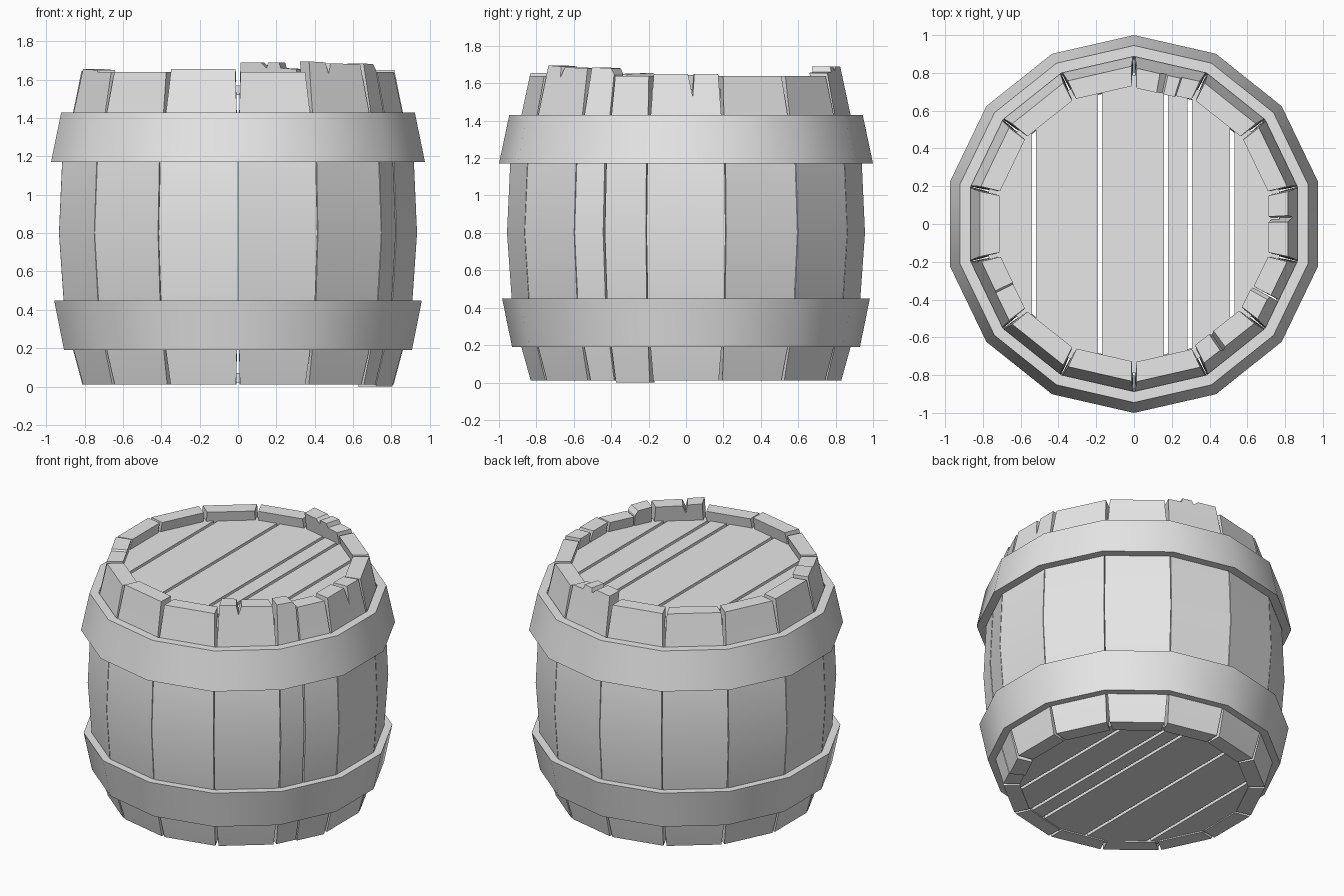
import bpy, bmesh, math
from mathutils import Vector

SIDES = 14
STEP = 2 * math.pi / SIDES
THICK = 0.105

old = bpy.data.objects.get("Cube")
if old:
    bpy.data.objects.remove(old, do_unlink=True)

grey = bpy.data.materials.new("plain_grey")
grey.use_nodes = True
grey.diffuse_color = (0.8, 0.8, 0.8, 1)
grey.node_tree.nodes["Principled BSDF"].inputs["Base Color"].default_value = (0.8, 0.8, 0.8, 1)


def finish(bm, name, smooth):
    bmesh.ops.recalc_face_normals(bm, faces=bm.faces)
    mesh = bpy.data.meshes.new(name)
    bm.to_mesh(mesh)
    bm.free()
    mesh.materials.append(grey)
    obj = bpy.data.objects.new(name, mesh)
    bpy.context.collection.objects.link(obj)
    if smooth:
        bpy.ops.object.select_all(action='DESELECT')
        obj.select_set(True)
        bpy.context.view_layer.objects.active = obj
        bpy.ops.object.shade_smooth_by_angle(angle=math.radians(30))


# Bulging outline of the barrel: height, corner radius, half gap angle
PROFILE = [(0.01, 0.83, 0.012), (0.19, 0.88, 0.007), (0.45, 0.932, 0.003),
           (0.8, 0.957, 0.002), (1.17, 0.94, 0.003), (1.43, 0.88, 0.008),
           (1.64, 0.835, 0.016)]


def outline(z):
    i = 0
    while i < len(PROFILE) - 2 and z > PROFILE[i + 1][0]:
        i += 1
    (z0, r0, g0), (z1, r1, g1) = PROFILE[i], PROFILE[i + 1]
    f = (z - z0) / (z1 - z0)
    return r0 + (r1 - r0) * f, g0 + (g1 - g0) * f


def stave_point(k, t, z, depth):
    r, gap = outline(z)
    a = -math.pi / 2 + k * STEP
    p, q = [Vector((math.cos(b), math.sin(b), 0)) * (r - depth)
            for b in (a + gap, a + STEP - gap)]
    return p.lerp(q, t) + Vector((0, 0, z))


def stave(k, tops, name, bottom=0.01):
    """Curved board; tops lists (position across, top height)."""
    bm = bmesh.new()
    rows = [bottom] + [p[0] for p in PROFILE[1:-1]]
    grid = [[[bm.verts.new(stave_point(k, t, z, d)) for z in rows + [h]]
             for d in (0, THICK)] for t, h in tops]
    n = len(rows)
    for c, (a, b) in enumerate(zip(grid, grid[1:])):
        for side in (0, 1):
            for i in range(n):
                bm.faces.new((a[side][i], b[side][i], b[side][i + 1], a[side][i + 1]))
        for i in (0, n):
            bm.faces.new((a[0][i], b[0][i], b[1][i], a[1][i]))
    for col in (grid[0], grid[-1]):
        for i in range(n):
            bm.faces.new((col[0][i], col[1][i], col[1][i + 1], col[0][i + 1]))
    finish(bm, name, True)


# Worn staves with chipped or cracked tops
worn = {
    1: [(0, 1.695), (0.32, 1.69), (0.36, 1.63), (0.42, 1.685), (1, 1.68)],
    3: [(0, 1.65), (0.53, 1.65), (0.6, 1.53), (0.63, 1.65), (1, 1.65)],
    6: [(0, 1.655), (0.28, 1.66), (0.3, 1.69), (0.5, 1.69), (0.53, 1.66),
        (0.6, 1.68), (0.63, 1.69), (1, 1.69)],
    10: [(0, 1.645), (1, 1.645)],
    11: [(0, 1.655), (0.5, 1.65), (0.53, 1.64), (1, 1.64)],
    13: [(0, 1.655), (1, 1.655)],
}
for k in range(SIDES):
    if k != 2:
        stave(k, worn.get(k, [(0, 1.64), (1, 1.64)]), f"stave_{k + 1}")

# One stave is split lengthwise into two boards
stave(2, [(0, 1.685), (0.34, 1.68), (0.4, 1.65)], "split_stave_narrow")
stave(2, [(0.425, 1.64), (1, 1.64)], "split_stave_wide", 0.0)


def hoop(name, z0, r0, z1, r1, wall=0.058):
    bm = bmesh.new()
    section = [(r0, z0), (r1, z1), (r1 - wall, z1), (r0 - wall, z0)]
    rings = [[bm.verts.new((r * math.sin(i * STEP), r * math.cos(i * STEP), z))
              for r, z in section] for i in range(SIDES)]
    for i, a in enumerate(rings):
        b = rings[(i + 1) % SIDES]
        for j in range(4):
            bm.faces.new((a[j], b[j], b[(j + 1) % 4], a[(j + 1) % 4]))
    finish(bm, name, True)


hoop("upper_hoop", 1.17, 1.0, 1.43, 0.945)
hoop("lower_hoop", 0.19, 0.93, 0.45, 0.983)


# Planked lid and base: a disc cut into boards with narrow gaps
def plank_disc(name, z, radius, height):
    cuts = [-1, -0.53, -0.18, 0.17, 0.295, 0.52, 1]
    for n, (x0, x1) in enumerate(zip(cuts, cuts[1:])):
        bm = bmesh.new()
        bm.faces.new([bm.verts.new((radius * math.sin(i * STEP),
                                    radius * math.cos(i * STEP), z)) for i in range(SIDES)])
        for x, sign in ((x0 + 0.011, -1), (x1 - 0.011, 1)):
            bmesh.ops.bisect_plane(bm, geom=bm.verts[:] + bm.edges[:] + bm.faces[:],
                                   plane_co=(x, 0, 0), plane_no=(sign, 0, 0),
                                   clear_outer=True)
        new = bmesh.ops.extrude_face_region(bm, geom=bm.faces[:])["geom"]
        bmesh.ops.translate(bm, vec=(0, 0, height),
                            verts=[v for v in new if isinstance(v, bmesh.types.BMVert)])
        finish(bm, f"{name}_plank_{n + 1}", False)


plank_disc("lid", 1.52, 0.79, 0.05)
plank_disc("base", 0.02, 0.76, 0.05)
